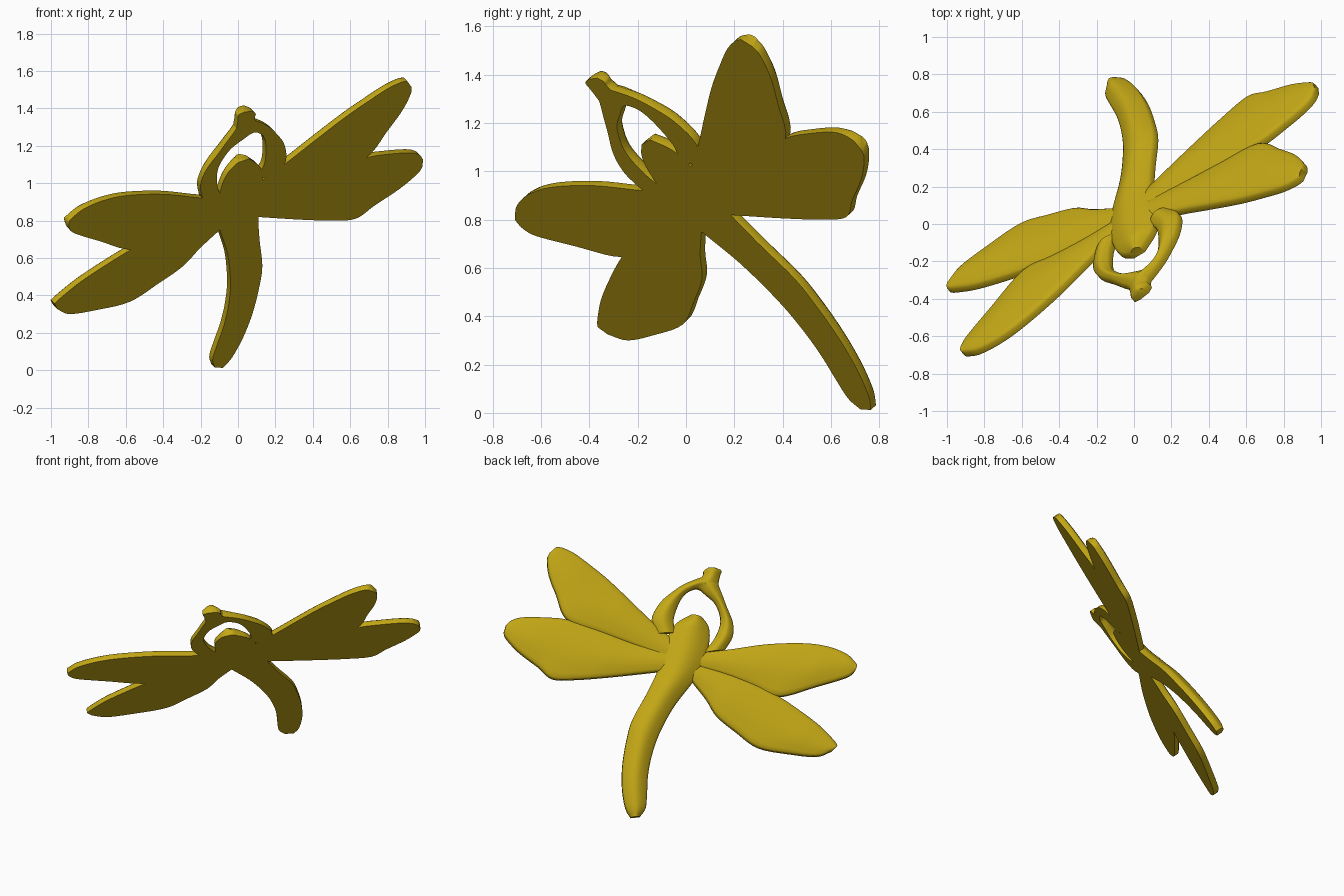
import bpy, bmesh, math
from mathutils import Vector

# The ornament is flat-backed and lies on one tilted plane; outlines are drawn in front view (x, z)
N = Vector((-0.551, 0.611, 0.568)).normalized()

gold = bpy.data.materials.new("gold")
gold.diffuse_color = (0.55, 0.39, 0.008, 1)


def on_plane(x, z):
    return Vector((x, (0.518 + 0.551 * x - 0.568 * z) / 0.611, z))


def spline(p, n=5):
    # Catmull-Rom smoothing of a rail
    q = [2 * p[0] - p[1]] + p + [2 * p[-1] - p[-2]]
    out = []
    for i in range(1, len(q) - 2):
        a, b, c, d = q[i - 1:i + 3]
        for k in range(n):
            t = k / n
            out.append(0.5 * (2 * b + (c - a) * t + (2 * a - 5 * b + 4 * c - d) * t * t
                              + (3 * b - a - 3 * c + d) * t ** 3))
    return out + [p[-1]]


def ribbon(name, pairs, wall, crown):
    # Strip between two rails: flat back, upright rim, softly domed front
    a = spline([on_plane(p[0], p[1]) for p in pairs])
    b = spline([on_plane(p[2], p[3]) for p in pairs])
    wide = max((q - p).length for p, q in zip(a, b))
    bm = bmesh.new()
    rings = []
    m = 12
    for p, q in zip(a, b):
        k = min(1, ((q - p).length / wide) * 1.3)
        r = min(0.15, 0.012 / max((q - p).length, 0.001))
        prof = [(0, 0), (0, wall * 0.75)]
        for i in range(m + 1):
            s = r + (1 - 2 * r) * i / m
            prof.append((s, wall + crown * k * math.sin(math.pi * i / m)))
        prof += [(1, wall * 0.75), (1, 0)]
        rings.append([bm.verts.new(p.lerp(q, s) + N * h) for s, h in prof])
    for r0, r1 in zip(rings, rings[1:]):
        for i in range(len(r0)):
            j = (i + 1) % len(r0)
            bm.faces.new((r0[i], r0[j], r1[j], r1[i]))
    bm.faces.new(rings[0])
    bm.faces.new(rings[-1])
    bmesh.ops.recalc_face_normals(bm, faces=bm.faces)
    me = bpy.data.meshes.new(name)
    bm.to_mesh(me)
    bm.free()
    me.materials.append(gold)
    ob = bpy.data.objects.new(name, me)
    bpy.context.collection.objects.link(ob)
    bpy.context.view_layer.objects.active = ob
    ob.select_set(True)
    bpy.ops.object.shade_smooth_by_angle(angle=math.radians(50))
    ob.select_set(False)


# Wings, root to tip
ribbon("right_upper_wing", [
    (.08, .98, .07, .88), (.26, 1.11, .28, .97), (.42, 1.235, .48, 1.05), (.57, 1.35, .685, 1.135),
    (.70, 1.44, .80, 1.28), (.80, 1.505, .88, 1.39), (.87, 1.538, .925, 1.48),
    (.905, 1.545, .927, 1.515)], .045, .022)
ribbon("right_lower_wing", [
    (.07, .92, .09, .82), (.28, .98, .33, .805), (.48, 1.06, .50, .80), (.685, 1.135, .63, .81),
    (.81, 1.155, .73, .88), (.92, 1.162, .865, .97), (.97, 1.15, .96, 1.05),
    (.99, 1.125, .985, 1.085)], .045, .022)
ribbon("left_upper_wing", [
    (-.05, .92, -.06, .84), (-.19, .92, -.25, .78), (-.39, .94, -.42, .71), (-.58, .935, -.57, .645),
    (-.71, .91, -.74, .69), (-.82, .865, -.87, .73), (-.885, .815, -.90, .755),
    (-.903, .795, -.905, .775)], .045, .022)
ribbon("left_lower_wing", [
    (-.05, .86, -.08, .765), (-.25, .79, -.20, .655), (-.42, .72, -.295, .555),
    (-.57, .645, -.43, .46), (-.71, .56, -.58, .365), (-.845, .47, -.765, .32),
    (-.95, .385, -.90, .30), (-.98, .355, -.965, .325)], .045, .022)

# Head, body and curved tail in one strip
ribbon("body_and_tail", [
    (.0, 1.11, .06, 1.13), (-.05, 1.06, .115, 1.09), (-.085, .99, .13, 1.04), (-.11, .88, .13, .97),
    (-.10, .765, .11, .83), (-.055, .62, .115, .70), (-.04, .47, .13, .56), (-.05, .35, .115, .45),
    (-.075, .24, .08, .31), (-.11, .14, .03, .18), (-.135, .06, -.03, .07),
    (-.125, .015, -.08, .012)], .045, .045)

# Hanging loop around the head, and the small knob on top
ribbon("loop", [
    (-.19, .92, -.08, .91), (-.20, .99, -.11, .985), (-.17, 1.07, -.105, 1.08),
    (-.10, 1.165, -.045, 1.175), (-.03, 1.26, .03, 1.235), (.04, 1.34, .085, 1.27),
    (.15, 1.31, .125, 1.26), (.215, 1.255, .145, 1.23), (.25, 1.20, .15, 1.17),
    (.255, 1.12, .14, 1.10), (.20, 1.03, .10, 1.03)], .045, .025)
ribbon("loop_knob", [
    (-.01, 1.28, .11, 1.30), (.0, 1.335, .09, 1.345), (.005, 1.365, .095, 1.37),
    (.035, 1.38, .08, 1.385)], .045, .025)
